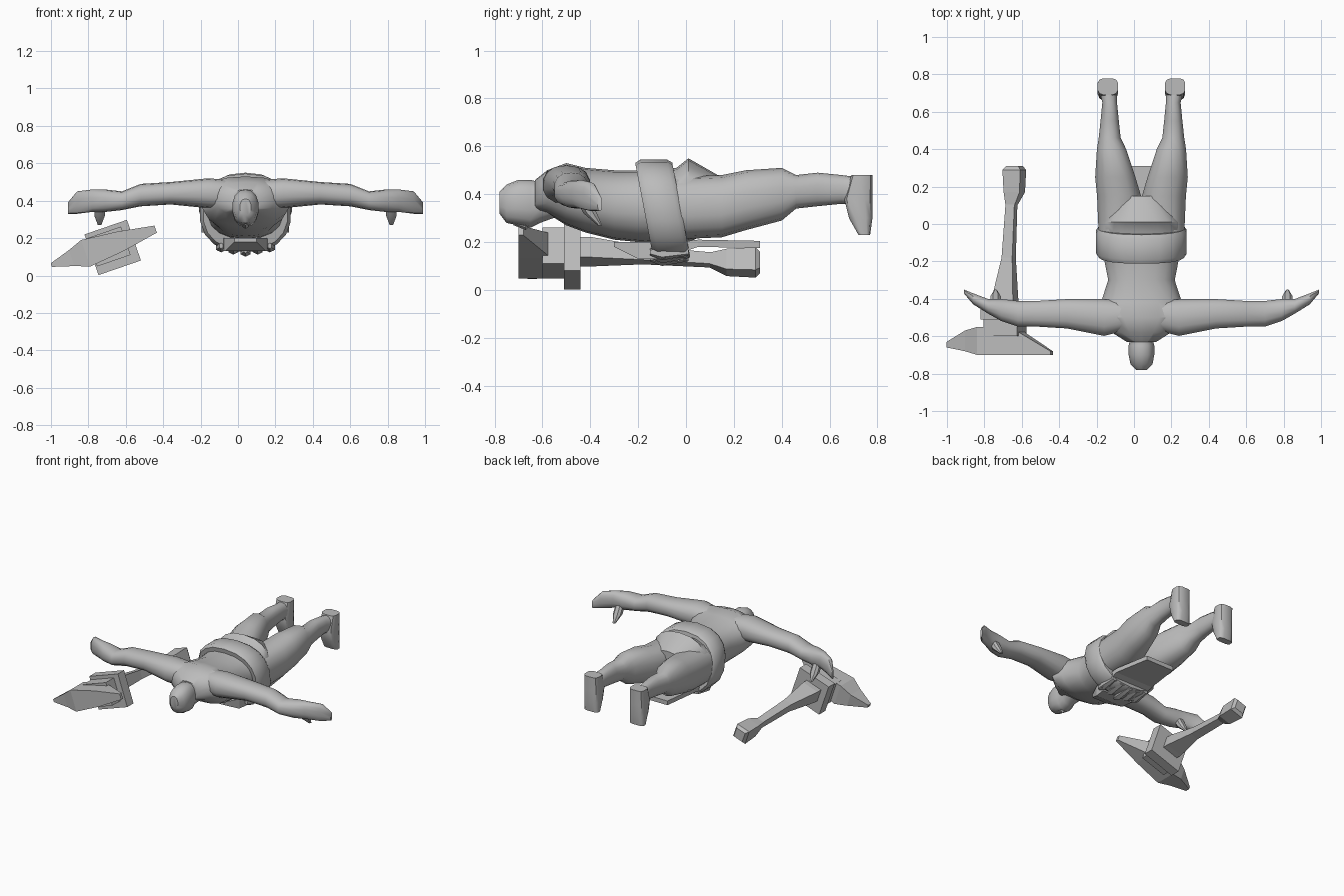
import bpy
import bmesh
from math import cos, sin, pi, radians
from mathutils import Vector

cube = bpy.data.objects.get("Cube")
if cube:
    bpy.data.objects.remove(cube, do_unlink=True)

GREY = (.5, .5, .5, 1)
grey = bpy.data.materials.new("plain grey")
grey.use_nodes = True
grey.diffuse_color = GREY
grey.node_tree.nodes["Principled BSDF"].inputs["Base Color"].default_value = GREY

MIDDLE = .04  # the figure's plane of symmetry
X, Y, Z = Vector((1, 0, 0)), Vector((0, 1, 0)), Vector((0, 0, 1))


def loft(name, rings, sides=14, roundness=.85):
    """Skin rings given as (centre, half axis, half axis); zero roundness makes boxes."""
    def bend(value):
        sign = 1 if value > 0 else -1
        return sign * abs(value) ** roundness

    mesh_builder = bmesh.new()
    loops = []
    for centre, across, upward in rings:
        turns = [2 * pi * (corner + .5) / sides for corner in range(sides)]
        loops.append([mesh_builder.verts.new(centre + across * bend(cos(turn)) + upward * bend(sin(turn)))
                      for turn in turns])
    for near, far in zip(loops, loops[1:]):
        for corner in range(sides):
            mesh_builder.faces.new((near[corner - 1], near[corner], far[corner], far[corner - 1]))
    mesh_builder.faces.new(loops[0])
    mesh_builder.faces.new(loops[-1])
    bmesh.ops.recalc_face_normals(mesh_builder, faces=mesh_builder.faces)
    mesh = bpy.data.meshes.new(name)
    mesh_builder.to_mesh(mesh)
    mesh_builder.free()
    mesh.materials.append(grey)
    part = bpy.data.objects.new(name, mesh)
    bpy.context.collection.objects.link(part)
    if roundness > 0:
        bpy.ops.object.select_all(action="DESELECT")
        part.select_set(True)
        bpy.context.view_layer.objects.active = part
        bpy.ops.object.shade_smooth_by_angle(angle=radians(40))


def slice_at(y, half, low, high, x=0):
    """Upright cross-section of the figure, offset sideways from its middle."""
    centre = Vector((MIDDLE + x, y, (low + high) / 2))
    return centre, X * half, Z * (high - low) / 2


# Torso, from neck base to seat
loft("torso", [
    slice_at(y=-.63, half=.08, low=.33, high=.46),
    slice_at(y=-.58, half=.16, low=.32, high=.5),
    slice_at(y=-.5, half=.24, low=.27, high=.53),
    slice_at(y=-.42, half=.22, low=.24, high=.51),
    slice_at(y=-.3, half=.18, low=.21, high=.5),
    slice_at(y=-.2, half=.2, low=.2, high=.5),
    slice_at(y=-.04, half=.22, low=.19, high=.51),
    slice_at(y=.01, half=.21, low=.2, high=.55),
    slice_at(y=.15, half=.12, low=.26, high=.47),
], sides=18)

# Head and neck, with nose
loft("head", [
    slice_at(y=-.78, half=.03, low=.32, high=.41),
    slice_at(y=-.75, half=.06, low=.28, high=.44),
    slice_at(y=-.7, half=.07, low=.27, high=.46),
    slice_at(y=-.65, half=.07, low=.26, high=.46),
    slice_at(y=-.61, half=.06, low=.28, high=.45),
    slice_at(y=-.5, half=.1, low=.32, high=.48),
])
loft("nose", [
    slice_at(y=-.72, half=.01, low=.27, high=.3),
    slice_at(y=-.67, half=.02, low=.25, high=.3),
    slice_at(y=-.66, half=.01, low=.26, high=.3),
], sides=6)


def build_limbs(side_name, side):
    """Arm, thumb, leg and foot of one side; side is 1 or -1."""
    def arm_ring(reach, y, z, depth, height):
        return Vector((MIDDLE + side * reach, y, z)), Y * depth, Z * height

    def leg_ring(y, half, low, high, out):
        return slice_at(y, half, low, high, x=side * out)

    def foot_ring(z, heel, toe):
        centre = Vector((MIDDLE + side * .18, (heel + toe) / 2, z))
        return centre, X * .055, Y * (heel - toe) / 2

    def thumb_ring(y, z, radius):
        return Vector((MIDDLE + side * .78, y, z)), X * radius, Y * radius

    loft(side_name + "_arm", [
        arm_ring(reach=.08, y=-.49, z=.43, depth=.08, height=.08),
        arm_ring(reach=.2, y=-.5, z=.44, depth=.1, height=.08),
        arm_ring(reach=.4, y=-.48, z=.44, depth=.08, height=.06),
        arm_ring(reach=.56, y=-.48, z=.43, depth=.07, height=.06),
        arm_ring(reach=.66, y=-.48, z=.4, depth=.07, height=.05),
        arm_ring(reach=.75, y=-.46, z=.4, depth=.06, height=.06),
        arm_ring(reach=.82, y=-.44, z=.4, depth=.04, height=.06),
        arm_ring(reach=.9, y=-.4, z=.39, depth=.03, height=.06),
        arm_ring(reach=.95, y=-.36, z=.36, depth=.01, height=.03),
    ])
    loft(side_name + "_thumb", [
        thumb_ring(y=-.44, z=.39, radius=.03),
        thumb_ring(y=-.4, z=.32, radius=.03),
        thumb_ring(y=-.36, z=.27, radius=.01),
    ], sides=8)
    loft(side_name + "_leg", [
        leg_ring(y=-.08, half=.11, low=.21, high=.47, out=.12),
        leg_ring(y=.15, half=.12, low=.22, high=.48, out=.12),
        leg_ring(y=.25, half=.11, low=.25, high=.5, out=.14),
        leg_ring(y=.4, half=.08, low=.29, high=.51, out=.16),
        leg_ring(y=.46, half=.06, low=.34, high=.48, out=.17),
        leg_ring(y=.55, half=.05, low=.35, high=.49, out=.17),
        leg_ring(y=.65, half=.04, low=.36, high=.48, out=.17),
        leg_ring(y=.73, half=.05, low=.35, high=.47, out=.18),
    ])
    loft(side_name + "_foot", [
        foot_ring(z=.48, heel=.78, toe=.69),
        foot_ring(z=.38, heel=.78, toe=.66),
        foot_ring(z=.3, heel=.78, toe=.68),
        foot_ring(z=.23, heel=.77, toe=.72),
    ], sides=12, roundness=.6)


build_limbs("left", 1)
build_limbs("right", -1)


# Slanted waist wrap with a row of lumps on its front
def wrap_ring(y, scale):
    return Vector((MIDDLE, y, .335)), X * .245 * scale, (Z * .21 - Y * .04) * scale


loft("waist_wrap", [
    wrap_ring(y=-.175, scale=.93),
    wrap_ring(y=-.15, scale=1),
    wrap_ring(y=-.04, scale=1),
    wrap_ring(y=-.02, scale=.94),
], sides=18)
for step in range(-2, 3):
    lump_x = step * .065
    rise = .012 * abs(step)
    loft("waist_lump", [
        slice_at(y=-.15, half=.01, low=.12 + rise, high=.15 + rise, x=lump_x),
        slice_at(y=-.1, half=.03, low=.1 + rise, high=.16 + rise, x=lump_x),
        slice_at(y=.01, half=.02, low=.12 + rise, high=.15 + rise, x=lump_x),
    ], sides=6)

# Plate at the waist and loincloth hanging below the legs
loft("waist_plate", [
    slice_at(y=-.3, half=.06, low=.18, high=.2),
    slice_at(y=-.2, half=.11, low=.13, high=.2),
    slice_at(y=-.12, half=.12, low=.13, high=.2),
], sides=4, roundness=0)
loft("front_flap", [
    slice_at(y=-.1, half=.15, low=.13, high=.19),
    slice_at(y=.05, half=.15, low=.18, high=.21),
    slice_at(y=.31, half=.11, low=.175, high=.205),
], sides=4, roundness=0)

# Tilted war hammer
TILT = radians(19)
ACROSS = X * cos(TILT) + Z * sin(TILT)
RISE = Z * cos(TILT) - X * sin(TILT)


def bar_ring(y, x, z, wide, tall):
    return Vector((x, y, z)), ACROSS * wide, RISE * tall


def head_ring(along, front, back, tall):
    centre = Vector((-.71, (front + back) / 2, .155)) + ACROSS * along
    return centre, Y * (back - front) / 2, RISE * tall


loft("hammer_handle", [
    bar_ring(y=-.46, x=-.69, z=.16, wide=.06, tall=.045),
    bar_ring(y=-.4, x=-.69, z=.16, wide=.06, tall=.045),
    bar_ring(y=-.18, x=-.67, z=.145, wide=.03, tall=.03),
    bar_ring(y=.11, x=-.655, z=.125, wide=.025, tall=.025),
], sides=4, roundness=0)
loft("hammer_pommel", [
    bar_ring(y=.1, x=-.655, z=.125, wide=.025, tall=.025),
    bar_ring(y=.17, x=-.64, z=.115, wide=.045, tall=.045),
    bar_ring(y=.29, x=-.64, z=.115, wide=.05, tall=.05),
    bar_ring(y=.31, x=-.64, z=.115, wide=.035, tall=.035),
], sides=4, roundness=0)
loft("hammer_collar", [bar_ring(y=y, x=-.67, z=.15, wide=.12, tall=.115) for y in (-.51, -.44)],
     sides=4, roundness=0)
loft("hammer_block", [bar_ring(y=y, x=-.69, z=.155, wide=.095, tall=.08) for y in (-.6, -.5)],
     sides=4, roundness=0)
loft("hammer_head", [
    head_ring(along=-.305, front=-.66, back=-.63, tall=.01),
    head_ring(along=-.19, front=-.68, back=-.57, tall=.045),
    head_ring(along=-.11, front=-.7, back=-.55, tall=.075),
    head_ring(along=.085, front=-.7, back=-.56, tall=.055),
    head_ring(along=.285, front=-.7, back=-.68, tall=.02),
], sides=4, roundness=0)
